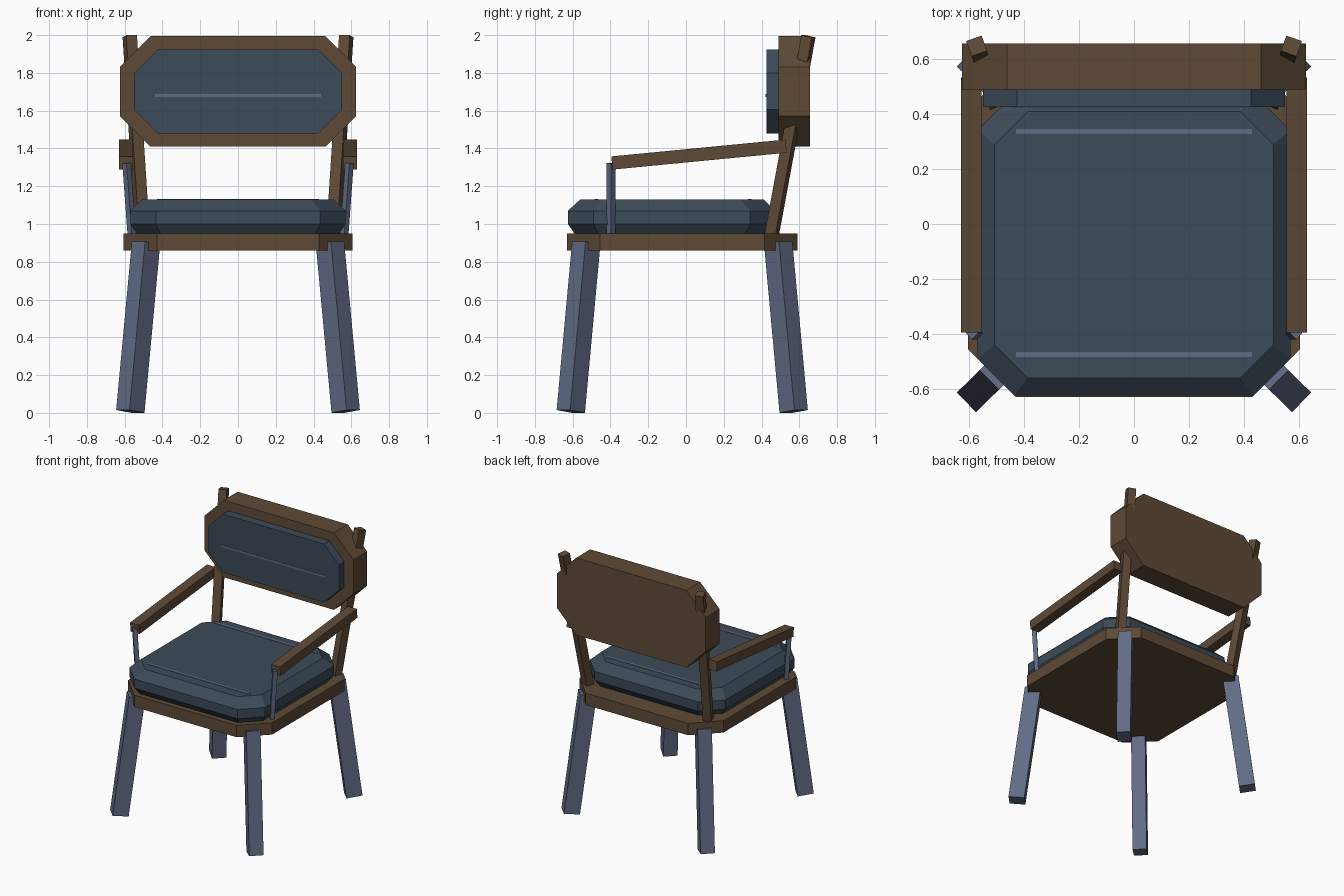
import bpy, bmesh, math
from mathutils import Vector, Matrix

cube = bpy.data.objects.get("Cube")
if cube:
    bpy.data.objects.remove(cube, do_unlink=True)


def material(name, rgb):
    m = bpy.data.materials.new(name)
    m.use_nodes = True
    m.diffuse_color = (*rgb, 1)
    m.node_tree.nodes["Principled BSDF"].inputs["Base Color"].default_value = (*rgb, 1)
    return m


wood = material("brown_wood", (0.112, 0.068, 0.037))
slate = material("slate_blue", (0.120, 0.148, 0.235))
fabric = material("dark_blue_fabric", (0.045, 0.069, 0.098))


def finish(name, bm, mat):
    bmesh.ops.recalc_face_normals(bm, faces=bm.faces)
    mesh = bpy.data.meshes.new(name)
    bm.to_mesh(mesh)
    bm.free()
    mesh.materials.append(mat)
    ob = bpy.data.objects.new(name, mesh)
    bpy.context.collection.objects.link(ob)
    return ob


def octagon_loft(name, mat, rings, matrix):
    """Stack of corner-cut rectangles: (half width, half depth, corner, height)."""
    bm = bmesh.new()
    loops = []
    for w, d, c, h in rings:
        pts = [(w, c - d), (w, d - c), (w - c, d), (c - w, d),
               (-w, d - c), (-w, c - d), (c - w, -d), (w - c, -d)]
        loops.append([bm.verts.new(matrix @ Vector((x, y, h))) for x, y in pts])
    for a, b in zip(loops, loops[1:]):
        for i in range(8):
            j = (i + 1) % 8
            bm.faces.new((a[i], a[j], b[j], b[i]))
    bm.faces.new(loops[0])
    bm.faces.new(loops[-1])
    return finish(name, bm, mat)


def beam(name, mat, start, end, across, along, spin=0.0):
    """Square-cut bar; 'along' is its thickness in the direction it leans."""
    a, b = Vector(start), Vector(end)
    axis = (b - a).normalized()
    side = Vector((0, 0, 1)).cross(axis).normalized()
    lean = side.cross(axis)
    rot = Matrix((side, lean, axis)).transposed().to_4x4()
    bm = bmesh.new()
    bmesh.ops.create_cube(bm, size=1)
    size = Matrix.Diagonal((across, along, (b - a).length, 1))
    bm.transform(Matrix.Translation((a + b) / 2) @ rot @ Matrix.Rotation(spin, 4, "Z") @ size)
    return finish(name, bm, mat)


def plate(name, mat, centre, size):
    bm = bmesh.new()
    bmesh.ops.create_cube(bm, size=1)
    bm.transform(Matrix.Translation(centre) @ Matrix.Diagonal((*size, 1)))
    return finish(name, bm, mat)


# Seat frame and cushion
octagon_loft("seat_frame", wood,
             [(0.605, 0.61, 0.175, 0.86), (0.605, 0.61, 0.175, 0.95)],
             Matrix.Translation((0, -0.02, 0)))
octagon_loft("seat_cushion", fabric,
             [(0.535, 0.515, 0.125, 0.95), (0.57, 0.55, 0.135, 1.0),
              (0.57, 0.55, 0.135, 1.07), (0.507, 0.485, 0.12, 1.13)],
             Matrix.Translation((0, -0.075, 0)))
for label, y in (("front", -0.475), ("back", 0.337)):
    plate(f"seat_stripe_{label}", slate, (0, y, 1.13), (0.86, 0.018, 0.006))

# Backrest panel and pad stand upright, with loft height running toward the back
upright = Matrix.Translation((0, 0, 1.702)) @ Matrix.Rotation(-math.pi / 2, 4, "X")
octagon_loft("back_panel", wood,
             [(0.626, 0.293, 0.163, 0.49), (0.626, 0.293, 0.163, 0.657)], upright)
octagon_loft("back_cushion", fabric,
             [(0.55, 0.222, 0.125, 0.425), (0.55, 0.222, 0.125, 0.495)], upright)
plate("back_stripe", slate, (0, 0.425, 1.68), (0.88, 0.006, 0.015))

for label, s in (("left", 1), ("right", -1)):
    # Splayed legs
    for end, t in (("front", -1), ("back", 1)):
        beam(f"{end}_leg_{label}", slate, (s * 0.57, -0.02 + t * 0.59, 0.008),
             (s * 0.487, -0.02 + t * 0.508, 0.9), 0.1, 0.113)
    # Leaning back posts
    beam(f"back_post_{label}", wood, (s * 0.5, 0.44, 0.867),
         (s * 0.573, 0.648, 1.994), 0.06, 0.06)
    # Armrest and its thin support
    beam(f"armrest_{label}", wood, (s * 0.593, -0.392, 1.323),
         (s * 0.593, 0.53, 1.412), 0.075, 0.07)
    beam(f"arm_support_{label}", slate, (s * 0.562, -0.397, 0.94),
         (s * 0.59, -0.397, 1.322), 0.032, 0.032, math.pi / 4)
